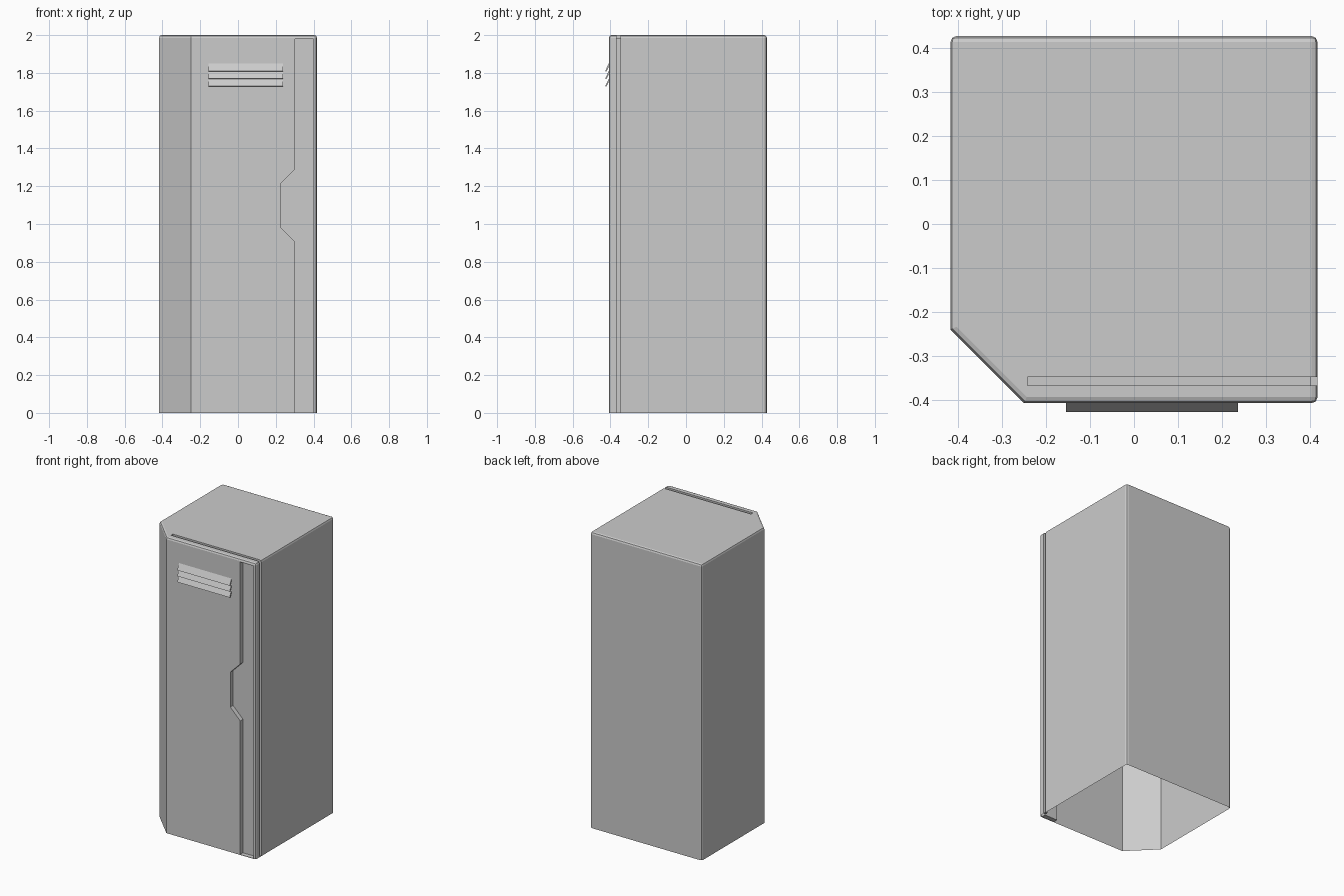
import bpy, bmesh
from mathutils import Vector

if "Cube" in bpy.data.objects:
    bpy.data.objects.remove(bpy.data.objects["Cube"])


def prism(name, points, to_3d, depth):
    """Extrude a 2D profile into a closed solid."""
    bm = bmesh.new()
    face = bm.faces.new([bm.verts.new(to_3d(a, b)) for a, b in points])
    ext = bmesh.ops.extrude_face_region(bm, geom=[face])
    verts = [g for g in ext["geom"] if isinstance(g, bmesh.types.BMVert)]
    bmesh.ops.translate(bm, verts=verts, vec=Vector(depth))
    bmesh.ops.recalc_face_normals(bm, faces=bm.faces)
    me = bpy.data.meshes.new(name)
    bm.to_mesh(me)
    bm.free()
    ob = bpy.data.objects.new(name, me)
    bpy.context.collection.objects.link(ob)
    return ob


def box(name, x0, x1, y0, y1, z0, z1):
    pts = [(x0, y0), (x1, y0), (x1, y1), (x0, y1)]
    return prism(name, pts, lambda x, y: (x, y, z0), (0, 0, z1 - z0))


def cut(target, cutter):
    mod = target.modifiers.new("cut", 'BOOLEAN')
    mod.operation = 'DIFFERENCE'
    mod.solver = 'EXACT'
    mod.object = cutter
    bpy.context.view_layer.objects.active = target
    bpy.ops.object.modifier_apply(modifier=mod.name)
    bpy.data.objects.remove(cutter)


# Cabinet body with one chamfered front corner
R, F, B = 0.418, -0.408, 0.428
body = prism("cabinet_body",
             [(-0.25, F), (R, F), (R, B), (-R, B), (-R, -0.24)],
             lambda x, y: (x, y, 0), (0, 0, 2))
bm = bmesh.new()
bm.from_mesh(body.data)


def rounded(e):
    a, b = e.verts[0].co, e.verts[1].co
    top = a.z > 1.9 and b.z > 1.9
    square_corner = abs(a.z - b.z) > 1 and (a.x > 0 or a.y > 0)
    return top or square_corner


bmesh.ops.bevel(bm, geom=[e for e in bm.edges if rounded(e)], offset=0.014,
                segments=2, profile=0.5, affect='EDGES')
bm.to_mesh(body.data)
bm.free()

# Door edge recess with the handle notch
recess = [(0.40, 0.003), (0.40, 1.98), (0.302, 1.98), (0.302, 1.29),
          (0.228, 1.215), (0.228, 0.98), (0.302, 0.906), (0.302, 0.003)]
cut(body, prism("recess_cutter", recess, lambda x, z: (x, -0.5, z), (0, 0.122, 0)))

# Door seam grooves along the top and the right side
cut(body, box("top_groove_cutter", -0.243, 0.5, -0.368, -0.348, 1.984, 2.1))
cut(body, box("side_groove_cutter", 0.402, 0.5, -0.368, -0.348, 0.003, 2.1))

# Open underside
bm = bmesh.new()
bm.from_mesh(body.data)
bottom = [f for f in bm.faces if all(abs(v.co.z) < 1e-4 for v in f.verts)
          and not (f.calc_center_median().x > 0.2 and f.calc_area() < 0.02)]
bmesh.ops.delete(bm, geom=bottom, context='FACES')
bm.to_mesh(body.data)
bm.free()

# Slanted vent slats
for i in range(3):
    z = 1.73 + 0.04 * i
    prism(f"vent_slat_{i + 1}",
          [(-0.428, z), (-0.406, z + 0.045), (-0.399, z + 0.042), (-0.421, z - 0.003)],
          lambda y, zz: (-0.155, y, zz), (0.392, 0, 0))
